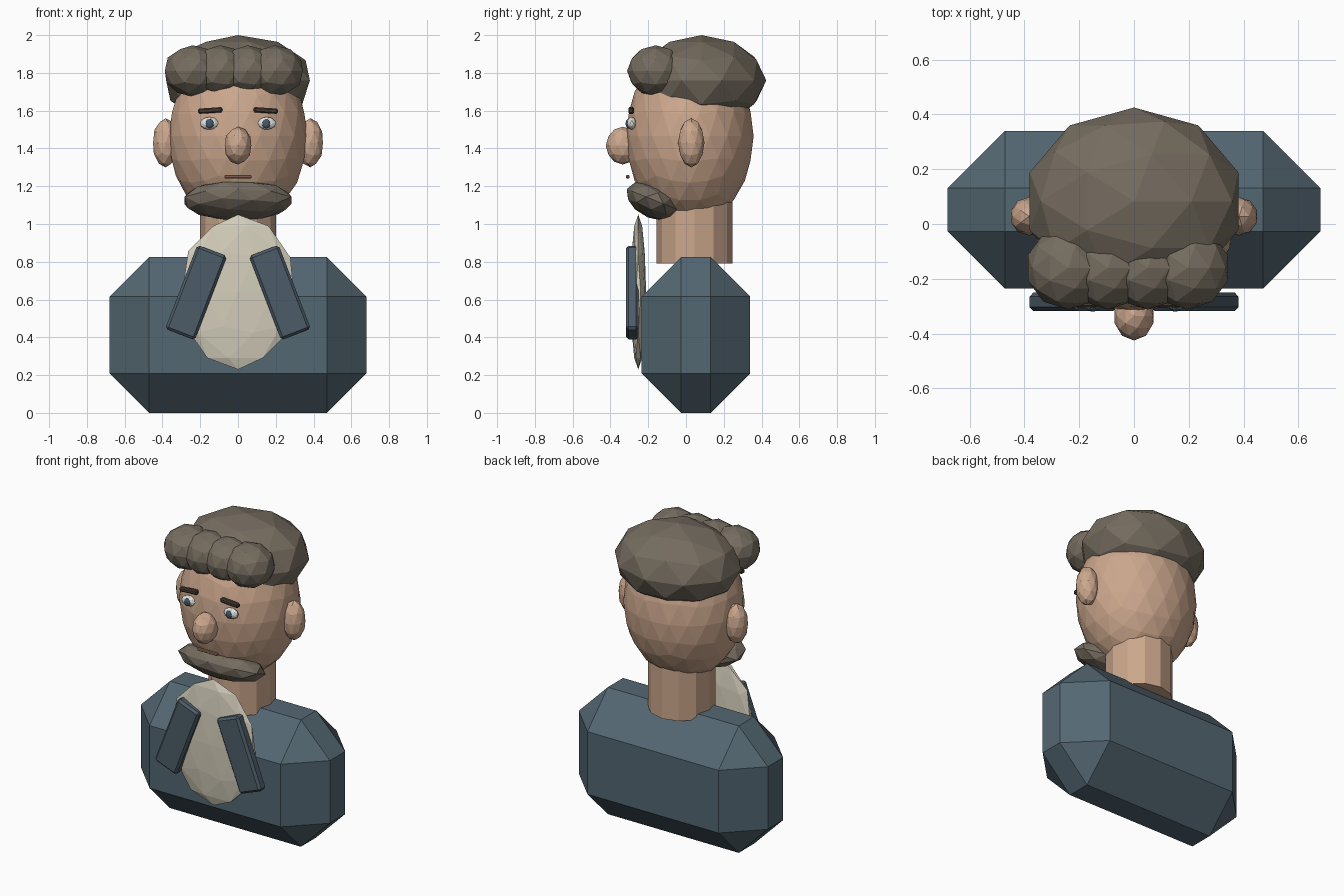
import bpy, bmesh, math
from mathutils import Matrix, Vector, Euler

if "Cube" in bpy.data.objects:
    bpy.data.objects.remove(bpy.data.objects["Cube"])


def material(name, rgb):
    m = bpy.data.materials.new(name)
    m.diffuse_color = (*rgb, 1)
    m.use_nodes = True
    m.node_tree.nodes["Principled BSDF"].inputs["Base Color"].default_value = m.diffuse_color
    return m


COAT = material("coat_blue", (0.088, 0.135, 0.168))
LAPEL = material("lapel_blue", (0.072, 0.108, 0.138))
SKIN = material("skin", (0.60, 0.385, 0.265))
HAIR = material("hair_brown", (0.178, 0.150, 0.115))
BROW = material("brow_dark_brown", (0.06, 0.045, 0.035))
SHIRT = material("shirt_cream", (0.66, 0.62, 0.50))
WHITE = material("eye_white", (0.75, 0.75, 0.72))
IRIS = material("iris_slate", (0.06, 0.10, 0.14))
LIP = material("lip", (0.36, 0.19, 0.13))


def finish(bm, name, mat, loc, rot=(0, 0, 0)):
    """Turn a bmesh into a flat shaded object, with its transform baked in."""
    turn = Euler([math.radians(a) for a in rot]).to_matrix().to_4x4()
    bm.transform(Matrix.Translation(Vector(loc)) @ turn)
    mesh = bpy.data.meshes.new(name)
    bm.to_mesh(mesh)
    bm.free()
    mesh.materials.append(mat)
    ob = bpy.data.objects.new(name, mesh)
    bpy.context.collection.objects.link(ob)
    return ob


def ball(name, mat, loc, radii, detail=2, rot=(0, 0, 0)):
    """Faceted ellipsoid."""
    bm = bmesh.new()
    bmesh.ops.create_icosphere(bm, subdivisions=detail, radius=1)
    bmesh.ops.scale(bm, vec=radii, verts=bm.verts)
    return finish(bm, name, mat, loc, rot)


def block(name, mat, loc, size, bevel, rot=(0, 0, 0)):
    """Box with chamfered edges."""
    bm = bmesh.new()
    bmesh.ops.create_cube(bm, size=1)
    bmesh.ops.scale(bm, vec=size, verts=bm.verts)
    bmesh.ops.bevel(bm, geom=bm.edges[:], offset=bevel, segments=1,
                    profile=0.5, affect='EDGES')
    return finish(bm, name, mat, loc, rot)


# Torso
block("torso", COAT, (0, 0.052, 0.4125), (1.36, 0.575, 0.825), 0.209)

# Neck
bm = bmesh.new()
bmesh.ops.create_cone(bm, cap_ends=True, segments=12, radius1=0.2,
                      radius2=0.2, depth=0.4)
finish(bm, "neck", SKIN, (0, 0.045, 0.99))

# Head, nose and mouth
ball("head", SKIN, (0, 0.02, 1.465), (0.368, 0.338, 0.468), 3)
ball("nose", SKIN, (0, -0.335, 1.415), (0.074, 0.09, 0.1))
block("mouth", LIP, (0, -0.308, 1.25), (0.145, 0.018, 0.018), 0.004)

# Hair cap, fringe curls and beard
ball("hair_cap", HAIR, (0, 0.083, 1.76), (0.40, 0.342, 0.24))
for i in range(4):
    ball(f"fringe_curl_{i + 1}", HAIR, (-0.24 + 0.145 * i, -0.16, 1.81),
         (0.155, 0.152, 0.136))
ball("beard", HAIR, (0, -0.165, 1.125), (0.298, 0.16, 0.098), 2, (-22, 0, 0))

# Shirt front
ball("shirt_front", SHIRT, (0, -0.253, 0.64), (0.31, 0.042, 0.41))

# Mirrored parts
for side, s in (("left", -1), ("right", 1)):
    ball(f"{side}_ear", SKIN, (s * 0.383, 0.028, 1.43), (0.07, 0.07, 0.13))
    ball(f"{side}_eye", WHITE, (s * 0.152, -0.287, 1.533),
         (0.05, 0.026, 0.034))
    ball(f"{side}_iris", IRIS, (s * 0.15, -0.306, 1.531),
         (0.022, 0.014, 0.026))
    block(f"{side}_brow", BROW, (s * 0.147, -0.29, 1.601),
          (0.128, 0.03, 0.028), 0.007, (0, s * 4, 0))
    block(f"{side}_lapel", LAPEL, (s * 0.222, -0.284, 0.637),
          (0.168, 0.067, 0.476), 0.014, (0, -s * 21, 0))
